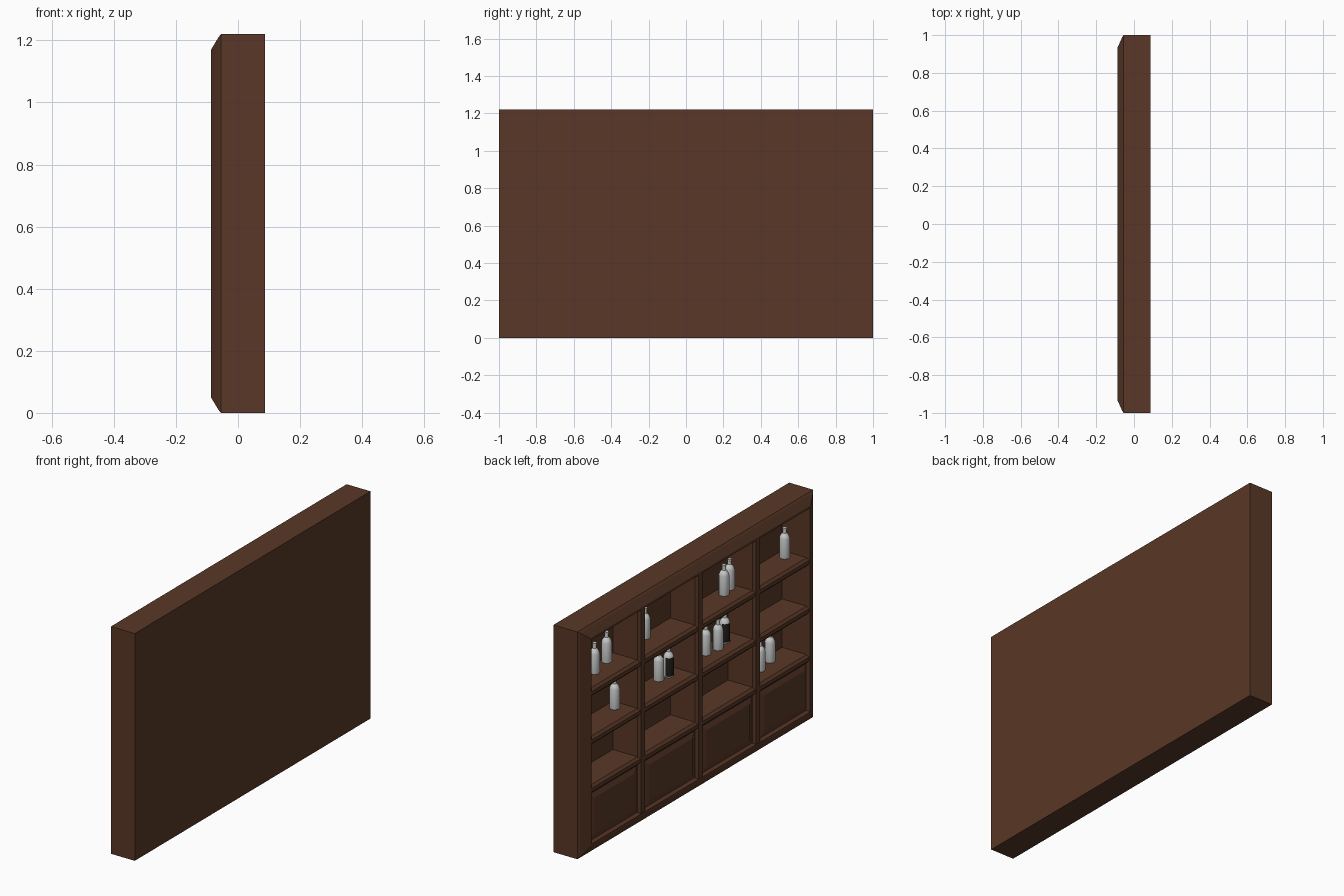
import bpy, bmesh, math
from mathutils import Vector

if "Cube" in bpy.data.objects:
    bpy.data.objects.remove(bpy.data.objects["Cube"])


def material(name, rgb):
    m = bpy.data.materials.new(name)
    m.diffuse_color = (*rgb, 1)
    m.use_nodes = True
    m.node_tree.nodes["Principled BSDF"].inputs["Base Color"].default_value = m.diffuse_color
    return m


WOOD = material("dark_wood", (0.10, 0.039, 0.020))
GLASS = material("pale_grey", (0.60, 0.61, 0.61))
LABEL = material("near_black", (0.015, 0.012, 0.010))


def make(name, bm, mat):
    bmesh.ops.recalc_face_normals(bm, faces=bm.faces)
    me = bpy.data.meshes.new(name)
    bm.to_mesh(me)
    bm.free()
    ob = bpy.data.objects.new(name, me)
    bpy.context.collection.objects.link(ob)
    me.materials.append(mat)
    return ob


def skin(name, rings, mat):
    """Join rings of equal point count and close both ends."""
    bm = bmesh.new()
    vs = [[bm.verts.new(p) for p in r] for r in rings]
    n = len(rings[0])
    for a, b in zip(vs, vs[1:]):
        for i in range(n):
            j = (i + 1) % n
            bm.faces.new((a[i], a[j], b[j], b[i]))
    bm.faces.new(vs[0])
    bm.faces.new(vs[-1][::-1])
    return make(name, bm, mat)


def rect(x, y0, y1, z0, z1):
    return [(x, y0, z0), (x, y1, z0), (x, y1, z1), (x, y0, z1)]


H = 1.22
FRONT, BACK, WALL = -0.087, 0.087, 0.073

# Carcass: sloped moulding around the front, hollow inside with a back wall
carcass = [(BACK, 0, 0), (-0.055, 0, 0), (-0.063, 0.012, 0.01),
           (FRONT, 0.066, 0.05), (FRONT, 0.072, 0.062),
           (-0.075, 0.08, 0.07), (WALL, 0.08, 0.07)]
skin("cabinet_carcass",
     [rect(x, -1 + iy, 1 - iy, iz, H - iz) for x, iy, iz in carcass], WOOD)

# Upright dividers with chamfered fronts
for k, y in enumerate((-0.488, 0, 0.488)):
    skin(f"divider_{k}", [rect(x, y - w, y + w, 0.06, H - 0.06) for x, w in
         ((WALL, 0.028), (-0.074, 0.028), (FRONT + 0.001, 0.018))], WOOD)

# Shelves with chamfered fronts
SHELVES = (0.89, 0.63, 0.37)
for k, z in enumerate(SHELVES):
    skin(f"shelf_{k}", [rect(x, -0.925, 0.925, z - 0.045 + c, z - c) for x, c in
         ((WALL, 0), (-0.072, 0), (-0.084, 0.013))], WOOD)

# Raised cupboard doors below the lowest shelf
for k, (a, b) in enumerate(((-0.925, -0.515), (-0.462, -0.026),
                            (0.026, 0.462), (0.515, 0.925))):
    skin(f"cupboard_door_{k}",
         [rect(x, a + i, b - i, 0.065 + i, 0.33 - i) for x, i in
          ((0.0, 0), (-0.07, 0), (-0.07, 0.012), (-0.08, 0.035))], WOOD)

# Bottles: (shelf, x, y, has dark label)
PROFILE = [(0.025, 0), (0.026, 0.006), (0.026, 0.105), (0.021, 0.12),
           (0.010, 0.132), (0.009, 0.15), (0.011, 0.151), (0.011, 0.16)]
SIDES = 12
BOTTLES = [(0, .041, .615, 0), (0, .016, .753, 0), (1, .022, .574, 0),
           (0, .045, .283, 0), (1, .032, .186, 0), (1, .018, .121, 1),
           (0, .016, -.345, 0), (0, .032, -.415, 0), (1, .015, -.19, 0),
           (1, .0, -.272, 0), (1, .019, -.357, 1), (0, .019, -.864, 0),
           (2, .031, -.757, 0), (2, .011, -.644, 0)]
for k, (s, x, y, dark) in enumerate(BOTTLES):
    rings = [[(x + r * math.cos(2 * math.pi * i / SIDES),
               y + r * math.sin(2 * math.pi * i / SIDES), SHELVES[s] + h)
              for i in range(SIDES)] for r, h in PROFILE]
    ob = skin(f"bottle_{k}", rings, GLASS)
    ob.data.materials.append(LABEL)
    for f in ob.data.polygons:
        # dark label on the front half of the tall body band
        if dark and f.normal.x < -0.2 and abs(f.normal.z) < 0.05 \
                and 0.03 < f.center.z - SHELVES[s] < 0.1:
            f.material_index = 1
    bpy.ops.object.select_all(action='DESELECT')
    ob.select_set(True)
    bpy.context.view_layer.objects.active = ob
    bpy.ops.object.shade_smooth_by_angle(angle=math.radians(35))
